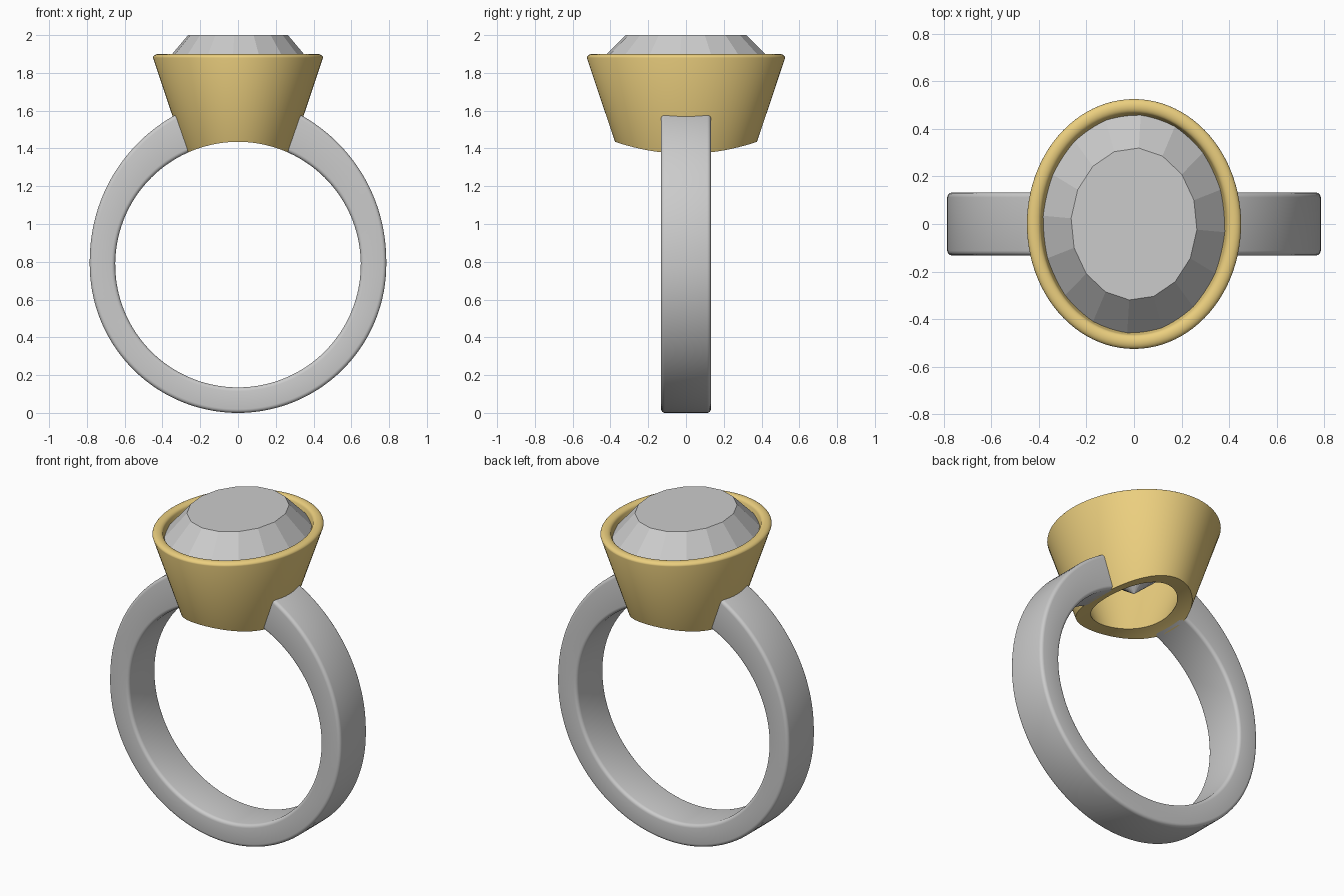
import bpy, bmesh
from math import sin, cos, pi, radians, sqrt

if "Cube" in bpy.data.objects:
    bpy.data.objects.remove(bpy.data.objects["Cube"])

CZ, R_IN, R_OUT = 0.785, 0.65, 0.785   # finger hole centre and band radii
HALF_W = 0.132


def finish(name, bm, smooth=True):
    bmesh.ops.recalc_face_normals(bm, faces=bm.faces)
    me = bpy.data.meshes.new(name)
    bm.to_mesh(me)
    bm.free()
    ob = bpy.data.objects.new(name, me)
    bpy.context.collection.objects.link(ob)
    if smooth:
        bpy.ops.object.select_all(action='DESELECT')
        ob.select_set(True)
        bpy.context.view_layer.objects.active = ob
        bpy.ops.object.shade_smooth_by_angle(angle=radians(35))
    return ob


def skin(bm, loops, wrap=False):
    """Bridge successive closed loops of vertices with quads."""
    n = len(loops[0])
    for a, b in zip(loops, loops[1:] + (loops[:1] if wrap else [])):
        for i in range(n):
            j = (i + 1) % n
            bm.faces.new((a[i], a[j], b[j], b[i]))


# band: rounded rectangle swept round the finger, thickening towards the setting
def band():
    bm = bmesh.new()
    loops, steps, br = [], 128, 0.02
    for s in range(steps + 1):
        t = 2 * s / steps - 1
        a_in = radians(-90 + 157.4 * t)
        a_out = radians(-90 + 159.2 * t)
        rise = max(0, abs(t) * 159.2 - 90) / 66
        thick = R_OUT + 0.072 * rise ** 1.5 - R_IN
        loop = []
        for cu, cy, start in ((thick - br, HALF_W - br, 0), (br, HALF_W - br, 90),
                              (br, br - HALF_W, 180), (thick - br, br - HALF_W, 270)):
            for k in range(5):
                c = radians(start + k * 22.5)
                u = (cu + br * cos(c)) / thick
                y = cy + br * sin(c)
                ro = R_IN + thick
                x = (1 - u) * R_IN * cos(a_in) + u * ro * cos(a_out)
                z = (1 - u) * R_IN * sin(a_in) + u * ro * sin(a_out)
                loop.append(bm.verts.new((x, y, CZ + z)))
        loops.append(loop)
    skin(bm, loops)
    bm.faces.new(loops[0])
    bm.faces.new(loops[-1])
    return finish("band", bm)


# bezel: tapered oval cup, rounded rim, underside following the finger hole
def bezel():
    bm = bmesh.new()
    n, rx, ry = 96, 0.45, 0.525

    def ring(d, z):
        return [bm.verts.new(((rx + d) * cos(2 * pi * i / n),
                              (ry + d) * sin(2 * pi * i / n), z)) for i in range(n)]

    def arched(f):
        """Oval where a wall, mixed f from outer to inner, meets the finger hole."""
        out = []
        for i in range(n):
            a, z = 2 * pi * i / n, 1.42
            for _ in range(12):
                d = (z - 1.88) * (0.335 + 0.065 * f) - 0.06 * f
                x = (rx + d) * cos(a)
                z = CZ + sqrt(R_IN ** 2 - x * x)
            out.append(bm.verts.new((x, (ry + d) * sin(a), z)))
        return out

    loops = [arched(f / 4) for f in range(4, -1, -1)]
    loops += [ring(-0.03 + 0.03 * cos(pi * k / 10), 1.88 + 0.02 * sin(pi * k / 10))
              for k in range(11)]
    skin(bm, loops, wrap=True)
    ob = finish("bezel", bm)
    gold = bpy.data.materials.new("gold")
    gold.diffuse_color = (0.83, 0.62, 0.21, 1)
    gold.use_nodes = True
    gold.node_tree.nodes["Principled BSDF"].inputs["Base Color"].default_value = gold.diffuse_color
    ob.data.materials.append(gold)
    return ob


# stone: faceted oval with flat table, crown and pointed pavilion
def stone():
    bm = bmesh.new()
    n = 16
    loops = []
    for rx, ry, z in ((0.265, 0.32, 2.0), (0.392, 0.472, 1.85), (0.392, 0.472, 1.83)):
        loops.append([bm.verts.new((rx * cos(2 * pi * i / n - 0.075),
                                    ry * sin(2 * pi * i / n - 0.075), z)) for i in range(n)])
    skin(bm, loops)
    bm.faces.new(loops[0])
    tip = bm.verts.new((0, 0, 1.5))
    for i in range(n):
        bm.faces.new((loops[-1][i], loops[-1][(i + 1) % n], tip))
    return finish("stone", bm, smooth=False)


band()
bezel()
stone()
